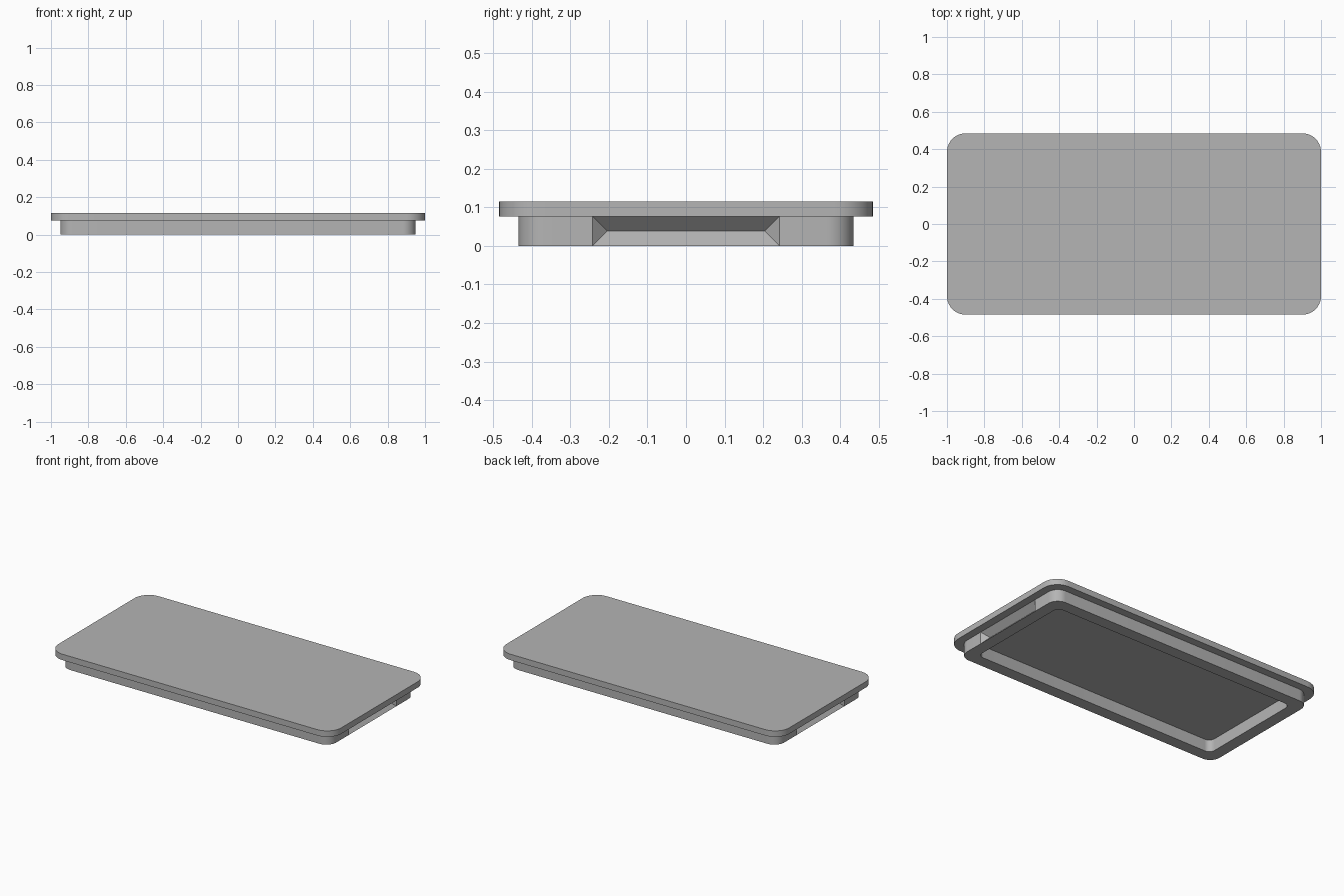
import bpy, bmesh, math

cube = bpy.data.objects.get("Cube")
if cube:
    bpy.data.objects.remove(cube, do_unlink=True)

RIM_TOP, TOP = 0.077, 0.115
GRIP = 0.243          # half width of the finger grips
DEPTH = RIM_TOP / 2   # grip depth, 45 degree slopes
STEPS = 10

grey = bpy.data.materials.new("grey_plastic")
grey.use_nodes = True
colour = (0.46, 0.46, 0.46, 1)
grey.diffuse_color = colour
grey.node_tree.nodes["Principled BSDF"].inputs["Base Color"].default_value = colour


def outline(hx, hy, r):
    """Rounded rectangle, with extra points at the grip ends on both short sides."""
    pts = []
    for i, (sx, sy) in enumerate([(1, 1), (-1, 1), (-1, -1), (1, -1)]):
        if sx == sy:
            pts.append((sx * hx, sy * GRIP))
        for k in range(STEPS + 1):
            a = math.pi / 2 * (i + k / STEPS)
            pts.append((sx * (hx - r) + r * math.cos(a), sy * (hy - r) + r * math.sin(a)))
        if sx != sy:
            pts.append((sx * hx, sy * GRIP))
    return pts


def ring(bm, pts, z):
    return [bm.verts.new((x, y, z)) for x, y in pts]


def bridge(bm, a, b):
    n = len(a)
    return [bm.faces.new((a[i], a[(i + 1) % n], b[(i + 1) % n], b[i])) for i in range(n)]


def finish(bm, name):
    bmesh.ops.recalc_face_normals(bm, faces=bm.faces)
    mesh = bpy.data.meshes.new(name)
    bm.to_mesh(mesh)
    bm.free()
    mesh.materials.append(grey)
    obj = bpy.data.objects.new(name, mesh)
    bpy.context.collection.objects.link(obj)
    bpy.ops.object.select_all(action='DESELECT')
    obj.select_set(True)
    bpy.context.view_layer.objects.active = obj
    bpy.ops.object.shade_smooth_by_angle(angle=math.radians(30))


# Top plate
bm = bmesh.new()
plate = outline(1.0, 0.485, 0.1)
low, high = ring(bm, plate, RIM_TOP), ring(bm, plate, TOP)
bridge(bm, low, high)
bm.faces.new(low)
bm.faces.new(high)
finish(bm, "top_plate")

# Hollow rim below the plate
bm = bmesh.new()
outer, inner = outline(0.95, 0.435, 0.07), outline(0.873, 0.358, 0.04)
out_low, out_high = ring(bm, outer, 0), ring(bm, outer, RIM_TOP)
in_low, in_high = ring(bm, inner, 0), ring(bm, inner, RIM_TOP)
sides = bridge(bm, out_low, out_high)
bridge(bm, in_low, in_high)
bridge(bm, out_low, in_low)
bridge(bm, out_high, in_high)

# Finger grips: hipped V grooves in the middle of both ends
for face in sides:
    vs = list(face.verts)
    if all(abs(abs(v.co.y) - GRIP) < 1e-4 and abs(v.co.x) > 0.94 for v in vs):
        low_a, low_b, high_b, high_a = vs
        ridge = []
        for v in (low_a, low_b):
            sx, sy = math.copysign(1, v.co.x), math.copysign(1, v.co.y)
            ridge.append(bm.verts.new((v.co.x - sx * DEPTH, v.co.y - sy * DEPTH, DEPTH)))
        ra, rb = ridge
        bm.faces.remove(face)
        bm.faces.new((low_a, low_b, rb, ra))
        bm.faces.new((ra, rb, high_b, high_a))
        bm.faces.new((low_a, ra, high_a))
        bm.faces.new((low_b, high_b, rb))
finish(bm, "hollow_rim")
